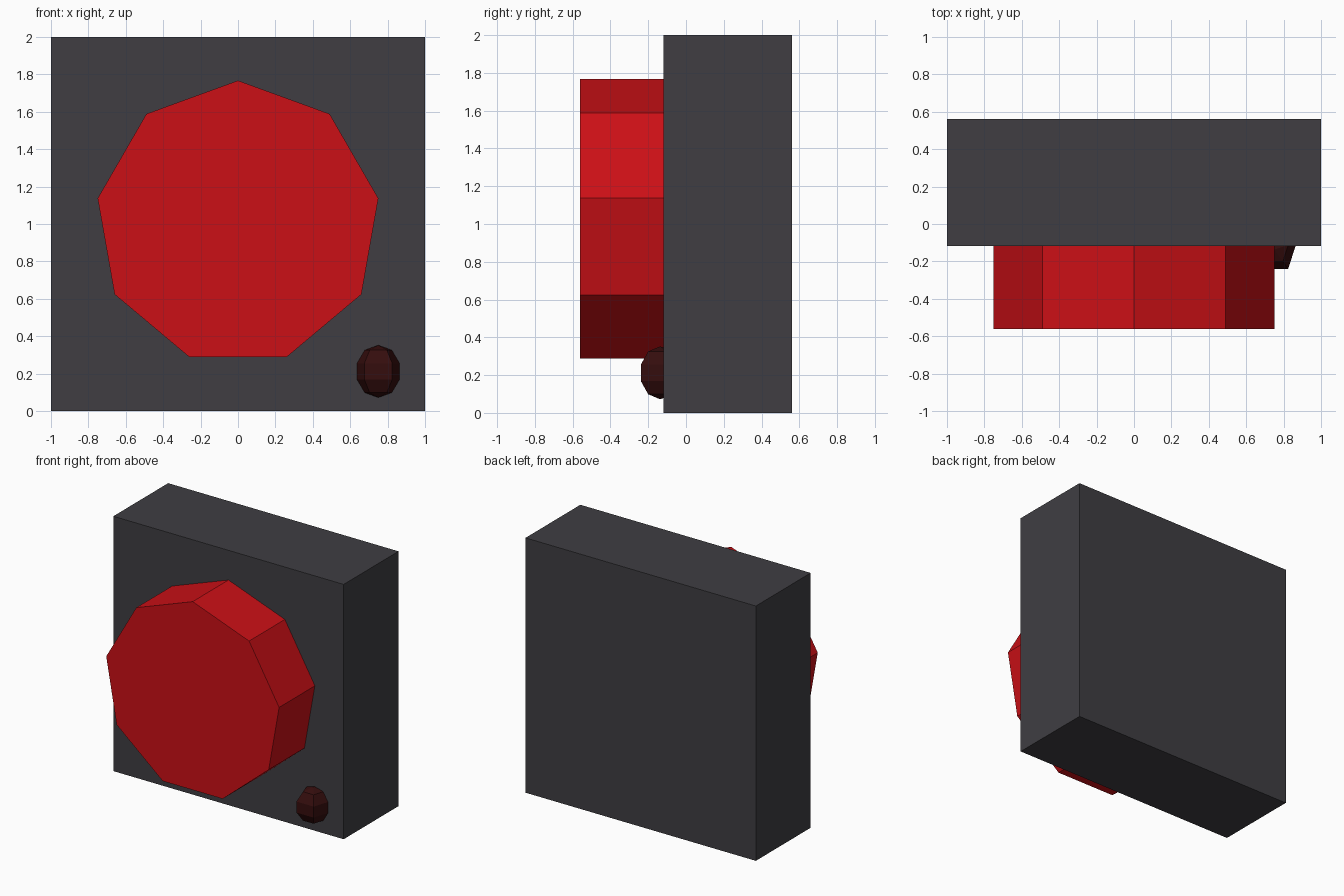
import bpy, bmesh
from math import sin, cos, pi, radians

if "Cube" in bpy.data.objects:
    bpy.data.objects.remove(bpy.data.objects["Cube"])


def paint(obj, name, rgb):
    mat = bpy.data.materials.new(name)
    mat.diffuse_color = (*rgb, 1.0)
    mat.use_nodes = True
    mat.node_tree.nodes["Principled BSDF"].inputs["Base Color"].default_value = mat.diffuse_color
    obj.data.materials.append(mat)


# Square housing
bpy.ops.mesh.primitive_cube_add(size=1, location=(0, 0.222, 1))
housing = bpy.context.object
housing.name = "housing"
housing.dimensions = (2, 0.68, 2)
bpy.ops.object.transform_apply(location=False, rotation=False, scale=True)
paint(housing, "dark_grey", (0.05, 0.048, 0.055))

# Nine-sided push button, one corner pointing up
bpy.ops.mesh.primitive_cylinder_add(vertices=9, radius=0.762, depth=0.46,
                                    location=(0, -0.332, 1.005),
                                    rotation=(radians(90), 0, 0))
button = bpy.context.object
button.name = "push_button"
paint(button, "red", (0.6, 0.005, 0.008))

# Small indicator lamp: faceted ball, five sides with a flat side to the front
SIDES, BANDS, R = 5, 5, 0.14
bm = bmesh.new()
rings = []
for i in range(1, BANDS):
    lat = -pi / 2 + pi * i / BANDS
    rings.append([bm.verts.new((R * 0.95 * cos(lat) * cos(a), R * 0.95 * cos(lat) * sin(a), R * sin(lat)))
                  for a in (pi / 2 + 2 * pi * k / SIDES for k in range(SIDES))])
bottom, top = bm.verts.new((0, 0, -R)), bm.verts.new((0, 0, R))
for k in range(SIDES):
    n = (k + 1) % SIDES
    for lo, hi in zip(rings, rings[1:]):
        bm.faces.new((lo[k], lo[n], hi[n], hi[k]))
    bm.faces.new((bottom, rings[0][n], rings[0][k]))
    bm.faces.new((top, rings[-1][k], rings[-1][n]))
bmesh.ops.recalc_face_normals(bm, faces=bm.faces)
mesh = bpy.data.meshes.new("indicator_lamp")
bm.to_mesh(mesh)
bm.free()
lamp = bpy.data.objects.new("indicator_lamp", mesh)
lamp.location = (0.75, -0.137, 0.212)
bpy.context.collection.objects.link(lamp)
paint(lamp, "dark_red", (0.035, 0.004, 0.004))
